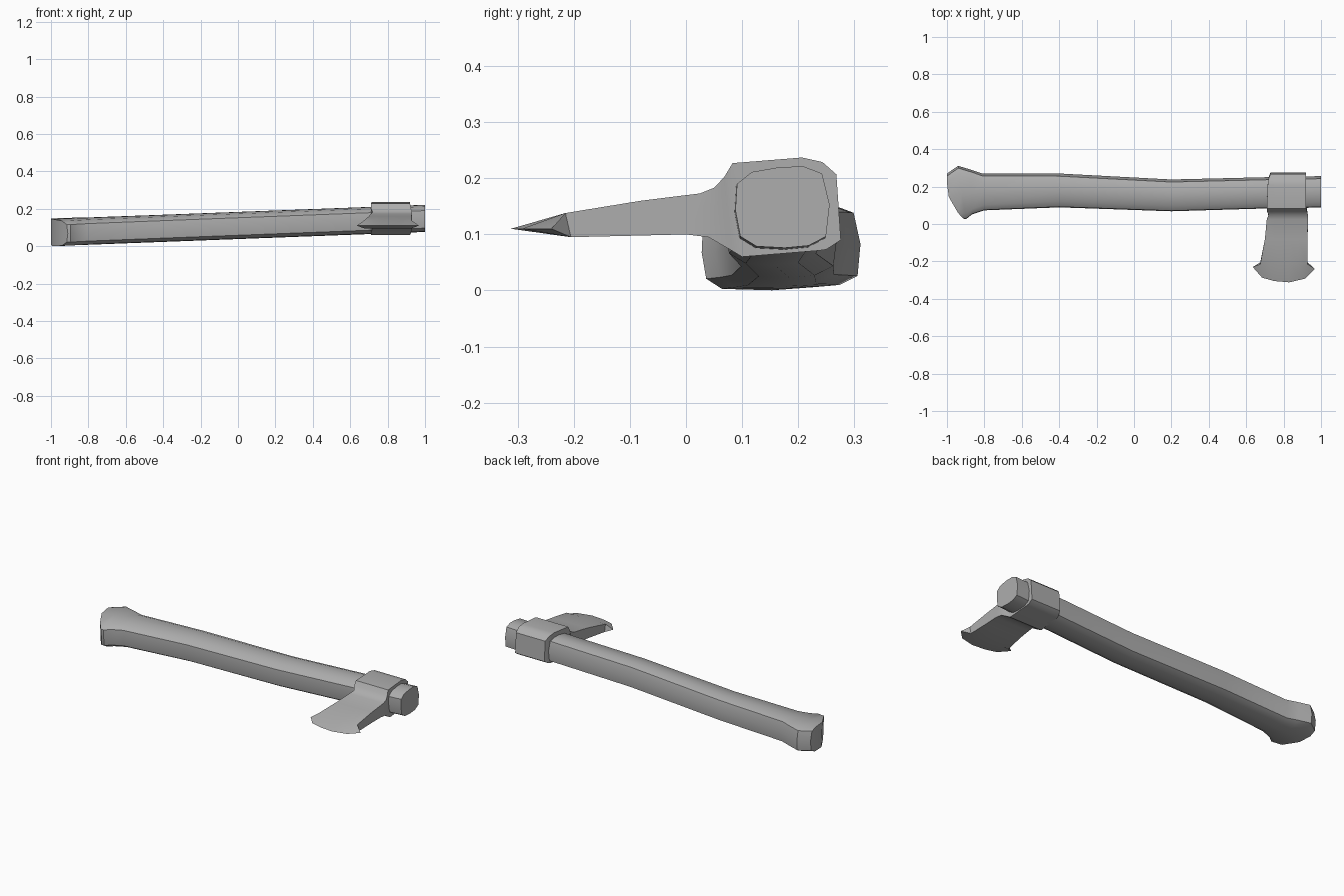
import bpy, bmesh, math

if "Cube" in bpy.data.objects:
    bpy.data.objects.remove(bpy.data.objects["Cube"])

# Dark grey used on both parts
grey = bpy.data.materials.new("dark_grey")
grey.diffuse_color = (.42, .42, .42, 1)
grey.use_nodes = True
grey.node_tree.nodes["Principled BSDF"].inputs["Base Color"].default_value = grey.diffuse_color


def loft(name, rings, cap):
    """Skin closed rings of points; cap(ring_verts) lists the end faces."""
    bm = bmesh.new()
    rows = [[bm.verts.new(p) for p in r] for r in rings]
    n = len(rows[0])
    for a, b in zip(rows, rows[1:]):
        for i in range(n):
            j = (i + 1) % n
            bm.faces.new((a[i], a[j], b[j], b[i]))
    for f in cap(rows[0]) + cap(rows[-1]):
        bm.faces.new(f)
    bmesh.ops.remove_doubles(bm, verts=bm.verts, dist=1e-5)
    bmesh.ops.recalc_face_normals(bm, faces=bm.faces)
    me = bpy.data.meshes.new(name)
    bm.to_mesh(me)
    bm.free()
    me.materials.append(grey)
    ob = bpy.data.objects.new(name, me)
    bpy.context.collection.objects.link(ob)
    bpy.ops.object.select_all(action='DESELECT')
    ob.select_set(True)
    bpy.context.view_layer.objects.active = ob
    bpy.ops.object.shade_smooth_by_angle(angle=math.radians(35))
    return ob


def strip_cap(r):
    """Close a ring with a strip joining its upper and lower halves."""
    n = len(r)
    h = n // 2
    faces = [(r[0], r[1], r[-1]), (r[h - 1], r[h], r[h + 1])]
    return faces + [(r[i], r[i + 1], r[n - i - 1], r[n - i]) for i in range(1, h - 1)]


# Handle: chamfered section with gently bulging sides, slightly rolled
half = [(-.93, .65), (-.6, .92), (0, 1), (.5, .98), (.88, .78)]
section = [(-1, 0)] + half + [(1, 0)] + [(u, -w) for u, w in reversed(half)]
# front x, front y, back x, back y, end bulge, corner power (lower is squarer)
stations = [
    (-.91, .028, -1, .27, .035, .7),
    (-.895, .028, -.94, .311, .005, .5),
    (-.865, .052, -.87, .29, 0, .6),
    (-.80, .073, -.81, .27, 0, .8),
    (-.4, .089, -.4, .27, 0, 1),
    (.2, .068, .2, .238, 0, 1),
    (.7, .083, .7, .25, 0, 1),
    (1, .088, 1, .256, 0, 1),
]
rings = []
for xa, ya, xb, yb, bulge, power in stations:
    ring = []
    hy = (yb - ya) / 2
    for u, w in section:
        u = math.copysign(abs(u) ** power, u)
        t = (u + 1) / 2
        x = max(-1, xa + (xb - xa) * t - bulge * 4 * t * (1 - t))
        z = .072 + (x + 1) * .038
        ring.append((x, ya + 2 * hy * t - w * .0045, z + w * .072 + u * hy * .06))
    rings.append(ring)
loft("handle", rings, strip_cap)

# Axe head: eye block thinning into the blade
# top y, top z, bottom y, bottom z, left x, right x
head = [
    (.268, .207, .276, .09, .73, .92),
    (.243, .229, .25, .073, .72, .92),
    (.207, .237, .235, .071, .715, .92),
    (.083, .227, .10, .06, .71, .92),
    (.068, .202, .08, .072, .71, .925),
    (.05, .183, .04, .095, .72, .93),
    (.025, .173, 0, .10, .71, .93),
    (-.08, .16, -.08, .098, .70, .928),
    (-.215, .138, -.205, .095, .675, .928),
]
# Curved cutting edge with pointed ears
edge = [(.635, -.23), (.685, -.287), (.75, -.305), (.83, -.312), (.915, -.292), (.967, -.24)]
n = len(edge)
rings = []
for yt, zt, yb, zb, x0, x1 in head:
    xs = [x0 + (x1 - x0) * i / (n - 1) for i in range(n)]
    rings.append([(x, yt, zt) for x in xs] + [(x, yb, zb) for x in reversed(xs)])
tip = [(x, y, .11) for x, y in edge]
rings.append(tip + tip[::-1])


def poll_cap(r):
    # Only the back of the head needs closing; the edge ring collapses to a line
    if r[0].co == r[-1].co:
        return []
    return [(r[i], r[i + 1], r[-i - 2], r[-i - 1]) for i in range(n - 1)]


loft("axe_head", rings, poll_cap)
